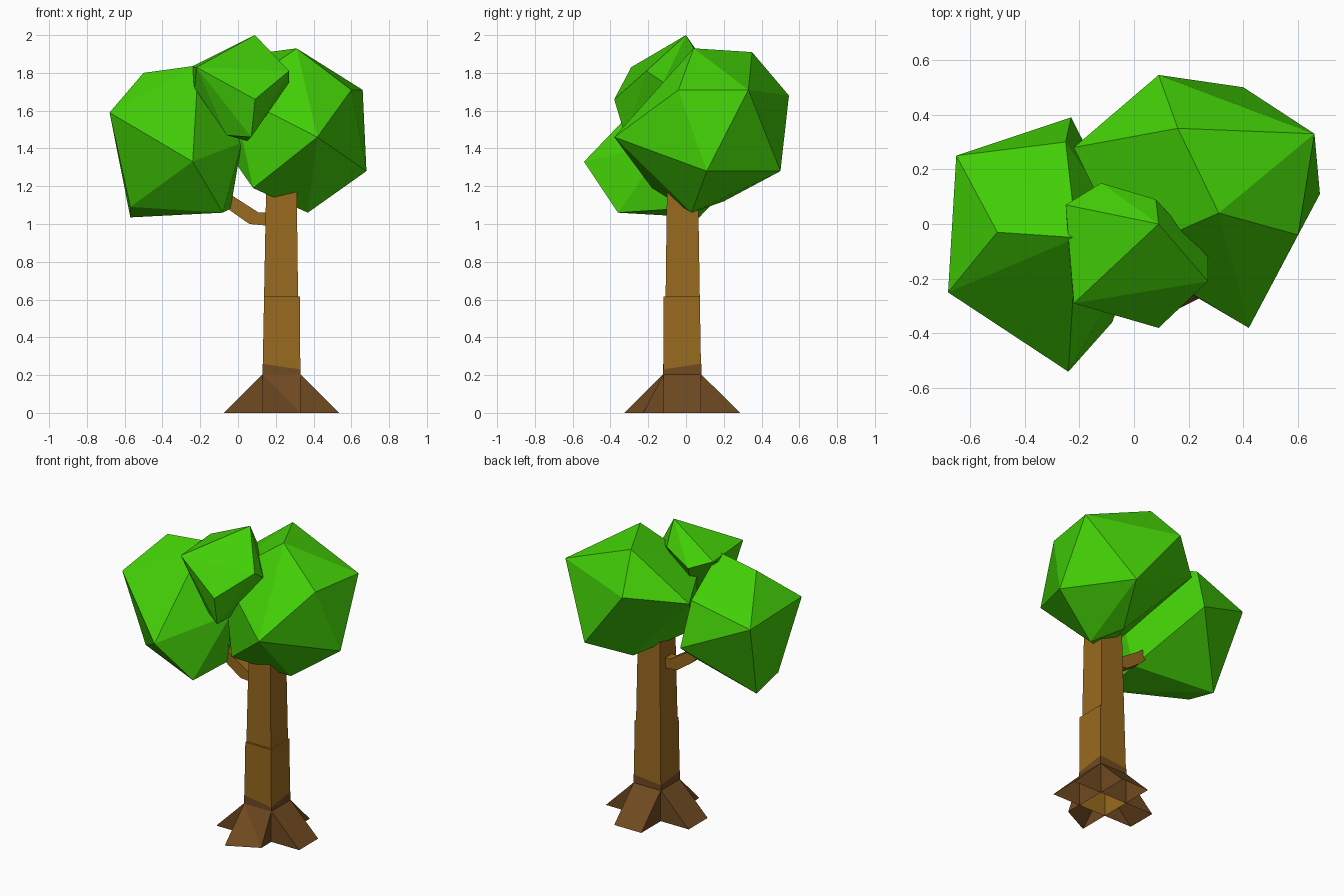
import bpy, bmesh

if "Cube" in bpy.data.objects:
    bpy.data.objects.remove(bpy.data.objects["Cube"])


def material(name, rgb):
    m = bpy.data.materials.new(name)
    m.diffuse_color = (*rgb, 1)
    m.use_nodes = True
    m.node_tree.nodes["Principled BSDF"].inputs["Base Color"].default_value = m.diffuse_color
    return m


LEAF = material("leaf green", (0.055, 0.62, 0.002))
BARK = material("bark tan", (0.32, 0.142, 0.013))
ROOT = material("root brown", (0.16, 0.067, 0.015))


def finish(name, bm, mat):
    bmesh.ops.recalc_face_normals(bm, faces=bm.faces)
    me = bpy.data.meshes.new(name)
    bm.to_mesh(me)
    bm.free()
    me.materials.append(mat)
    ob = bpy.data.objects.new(name, me)
    bpy.context.collection.objects.link(ob)
    return ob


def hull(name, pts, mat):
    """Faceted leaf clump: convex hull round a few corner points."""
    bm = bmesh.new()
    for p in pts:
        bm.verts.new(p)
    bmesh.ops.convex_hull(bm, input=bm.verts)
    bmesh.ops.delete(bm, geom=[v for v in bm.verts if not v.link_faces], context='VERTS')
    finish(name, bm, mat)


def loft(name, rings, mat, cap_start=True, cap_end=True):
    """Skin a run of four-cornered rings."""
    bm = bmesh.new()
    rs = [[bm.verts.new(p) for p in r] for r in rings]
    for a, b in zip(rs, rs[1:]):
        for i in range(4):
            j = (i + 1) % 4
            bm.faces.new((a[i], a[j], b[j], b[i]))
    if cap_start:
        bm.faces.new(rs[0])
    if cap_end:
        bm.faces.new(rs[-1])
    finish(name, bm, mat)


def level(x0, x1, y0, y1, z):
    return [(x0, y0, z), (x1, y0, z), (x1, y1, z), (x0, y1, z)]


# Leaf clumps
hull("left_leaves", [
    (-0.68, -0.25, 1.59), (-0.24, -0.54, 1.33), (-0.50, -0.03, 1.80),
    (-0.21, -0.05, 1.84), (-0.25, 0.30, 1.66), (-0.65, 0.25, 1.55),
    (-0.23, 0.39, 1.37), (-0.57, 0.07, 1.035), (-0.57, -0.16, 1.09),
    (-0.08, -0.36, 1.06), (0.02, -0.10, 1.43), (-0.04, -0.05, 1.08)], LEAF)

hull("right_leaves", [
    (0.31, 0.04, 1.93), (0.16, 0.35, 1.91), (0.66, 0.33, 1.71),
    (0.60, -0.04, 1.71), (0.42, -0.38, 1.46), (0.68, 0.11, 1.28),
    (0.40, 0.50, 1.28), (0.09, 0.545, 1.68), (-0.22, 0.28, 1.62),
    (-0.03, -0.11, 1.69), (0.08, -0.18, 1.19), (0.25, 0.20, 1.12),
    (0.37, 0.03, 1.06)], LEAF)

hull("top_leaves", [
    (0.09, 0.0, 2.0), (-0.22, -0.29, 1.83), (0.09, -0.38, 1.66),
    (0.27, -0.21, 1.81), (0.27, -0.12, 1.75), (-0.25, 0.07, 1.83),
    (-0.12, 0.15, 1.78), (0.08, 0.09, 1.85), (-0.23, -0.20, 1.72),
    (-0.06, -0.23, 1.47), (0.07, -0.32, 1.46), (0.05, -0.15, 1.44)], LEAF)

# Trunk: lower block and slimmer upper block, flush at the left and back
loft("lower_trunk", [level(0.13, 0.33, -0.12, 0.08, 0),
                     level(0.13, 0.33, -0.12, 0.08, 0.2),
                     level(0.138, 0.328, -0.12, 0.073, 0.615)], BARK, cap_start=False)
loft("upper_trunk", [level(0.138, 0.318, -0.108, 0.073, 0.615),
                     level(0.15, 0.31, -0.10, 0.063, 1.25)], BARK)

# Side branch, bending up into the left clump
branch = [((0.17, 0.99), (0.17, 1.06)), ((0.06, 1.0), (0.11, 1.06)),
          ((-0.04, 1.07), (-0.03, 1.15)), ((-0.10, 1.13), (-0.08, 1.19))]
loft("branch", [[(a[0], -0.06, a[1]), (a[0], 0.01, a[1]),
                 (b[0], 0.01, b[1]), (b[0], -0.06, b[1])] for a, b in branch], BARK)

# Roots: four open-bottomed wedges; one toe of the front wedge is shorter
bm = bmesh.new()
cx, cy, h, w = 0.23, -0.02, 0.1, 0.306
for c, s in ((1, 0), (0, 1), (-1, 0), (0, -1)):
    def vert(u, v, z):
        return bm.verts.new((cx + c * u - s * v, cy + s * u + c * v, z))
    short = 0.1 if s == -1 else 0
    tops = [vert(h, v, 0.205) for v in (-h, h)]
    toes = [vert(w, -h, 0), vert(w - short, h, 0)]
    heels = [vert(h, v, 0) for v in (-h, h)]
    bm.faces.new((tops[0], toes[0], toes[1]))
    bm.faces.new((tops[0], toes[1], tops[1]))
    for i in (0, 1):
        bm.faces.new((tops[i], heels[i], toes[i]))
bmesh.ops.remove_doubles(bm, verts=bm.verts, dist=0.0005)
finish("roots", bm, ROOT)

# Dark sleeve round the trunk foot, with an uneven top edge
ring = level(0.129, 0.331, -0.121, 0.081, 0)
top = [(x, y, 0.2 + dz) for (x, y, z), dz in zip(ring, (0.06, 0.03, 0.06, 0.04))]
loft("root_sleeve", [ring, top], ROOT, cap_start=False, cap_end=False)
